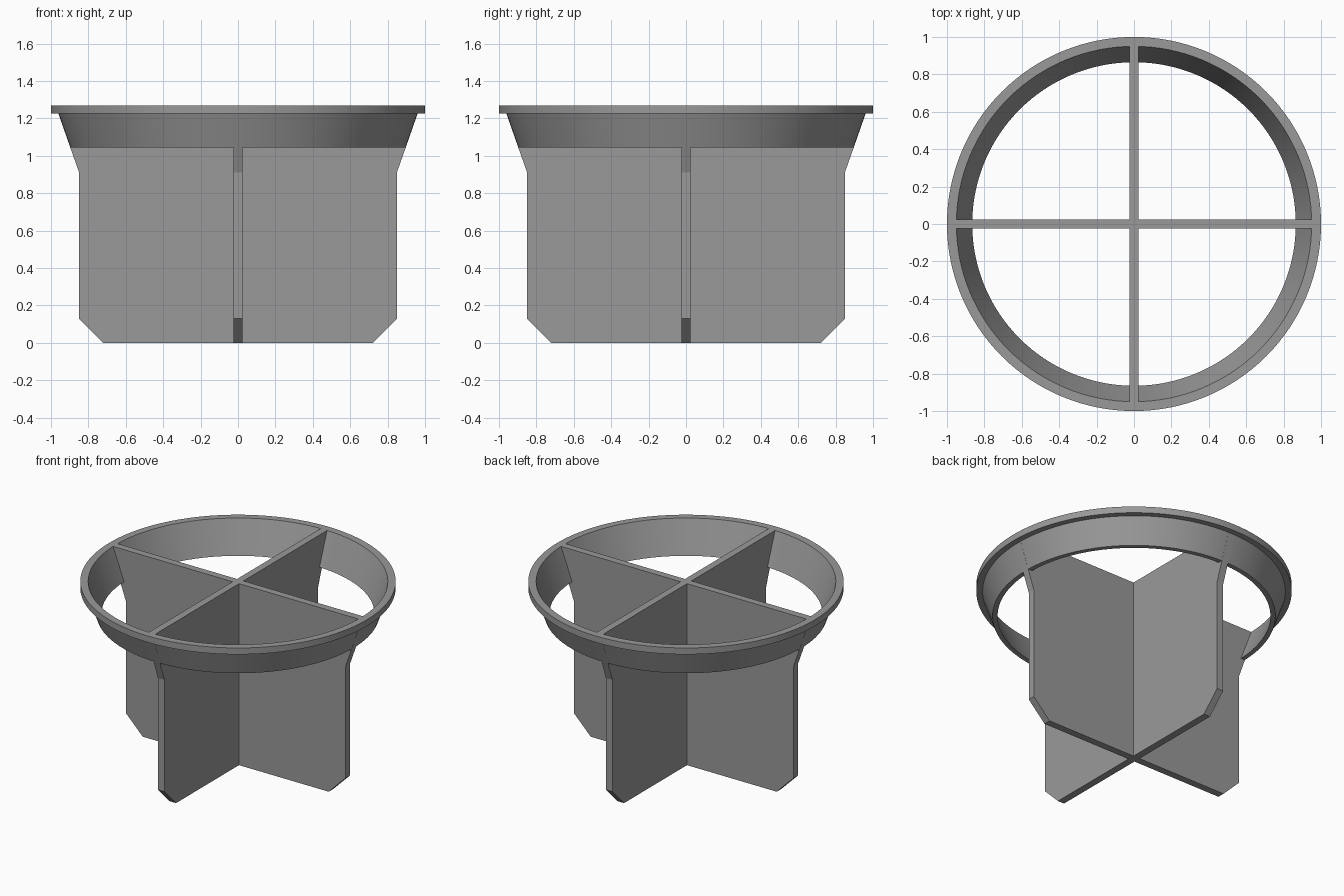
import bpy, bmesh, math

if "Cube" in bpy.data.objects:
    bpy.data.objects.remove(bpy.data.objects["Cube"])

grey = bpy.data.materials.new("plain grey")
grey.diffuse_color = (0.32, 0.32, 0.32, 1)
grey.use_nodes = True
grey.node_tree.nodes["Principled BSDF"].inputs["Base Color"].default_value = grey.diffuse_color


def make_object(name, bm):
    bmesh.ops.recalc_face_normals(bm, faces=bm.faces)
    mesh = bpy.data.meshes.new(name)
    bm.to_mesh(mesh)
    bm.free()
    mesh.materials.append(grey)
    obj = bpy.data.objects.new(name, mesh)
    bpy.context.collection.objects.link(obj)
    return obj


def lathe(name, profile, steps):
    """Revolve a closed (radius, height) profile about z."""
    bm = bmesh.new()
    rings = [[bm.verts.new((r * math.cos(a), r * math.sin(a), z)) for r, z in profile]
             for a in (2 * math.pi * i / steps for i in range(steps))]
    n = len(profile)
    for i in range(steps):
        a, b = rings[i], rings[(i + 1) % steps]
        for j in range(n):
            k = (j + 1) % n
            bm.faces.new((a[j], b[j], b[k], a[k]))
    return make_object(name, bm)


def plate(name, half, thickness, turned):
    """Extrude a mirrored half outline into an upright plate."""
    outline = half + [(-x, z) for x, z in reversed(half)]
    bm = bmesh.new()
    t = thickness / 2
    place = (lambda x, y, z: (-y, x, z)) if turned else (lambda x, y, z: (x, y, z))
    front = [bm.verts.new(place(x, -t, z)) for x, z in outline]
    back = [bm.verts.new(place(x, t, z)) for x, z in outline]
    bm.faces.new(front)
    bm.faces.new(back[::-1])
    for i in range(len(outline)):
        k = (i + 1) % len(outline)
        bm.faces.new((front[i], front[k], back[k], back[i]))
    return make_object(name, bm)


# Flanged conical collar
collar = lathe("collar", [(0.865, 1.045), (0.897, 1.045), (0.96, 1.225), (1.0, 1.225),
                          (1.0, 1.27), (0.95, 1.27)], 128)

# Two crossing plates with chamfered feet and flared tops
half = [(0.72, 0), (0.85, 0.13), (0.85, 0.912), (0.897, 1.045), (0.96, 1.225), (0.97, 1.27)]
plates = [plate("cross_plate_x", half, 0.05, False), plate("cross_plate_y", half, 0.05, True)]

# Fuse the plates into the collar
bpy.context.view_layer.objects.active = collar
collar.select_set(True)
for p in plates:
    mod = collar.modifiers.new("join", "BOOLEAN")
    mod.operation = "UNION"
    mod.solver = "EXACT"
    mod.object = p
    bpy.ops.object.modifier_apply(modifier=mod.name)
    bpy.data.objects.remove(p)
collar.name = "collar_with_cross"
bpy.ops.object.shade_smooth_by_angle(angle=math.radians(15))
